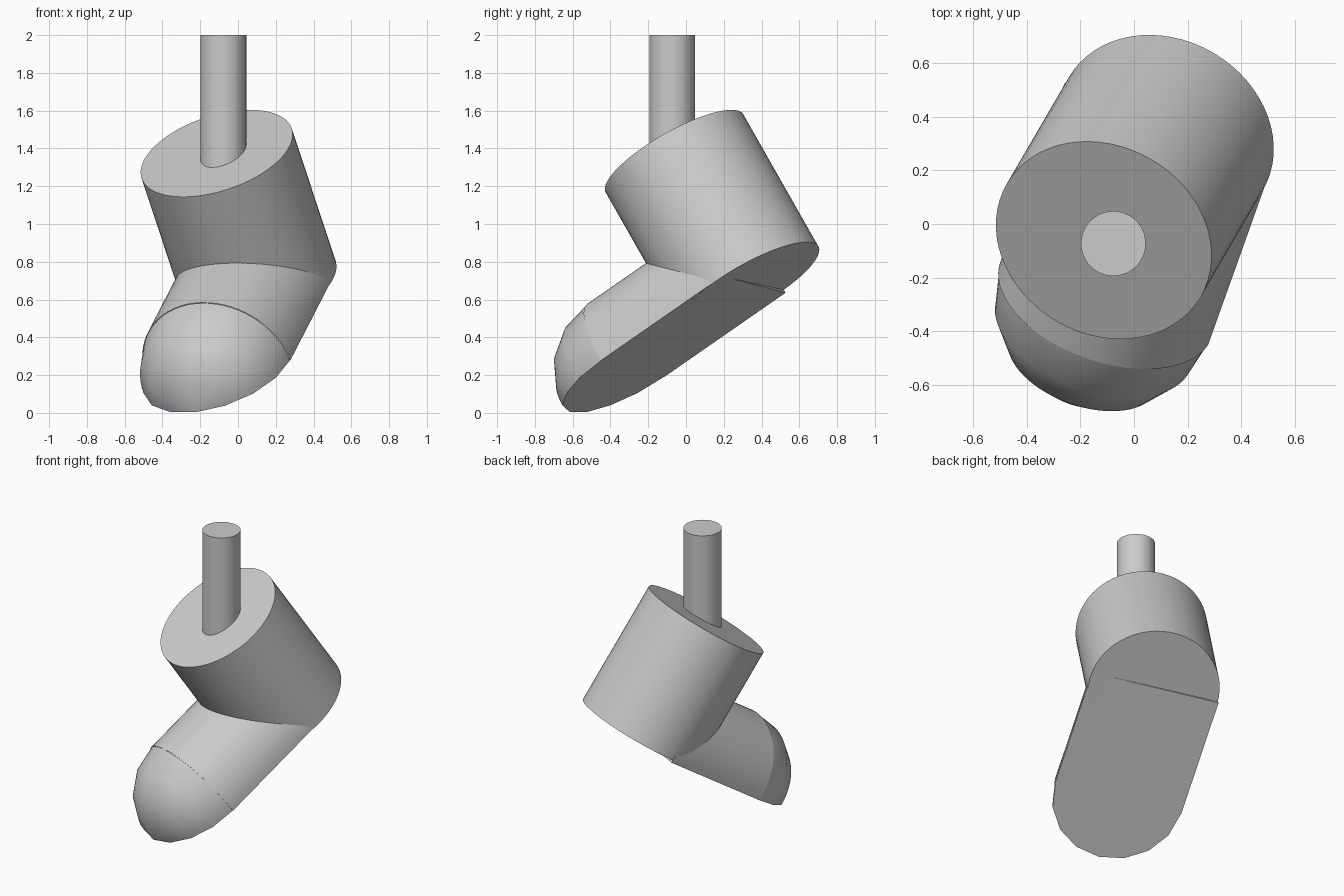
import bpy, bmesh
from math import pi, sin, cos, radians
from mathutils import Vector, Matrix

cube = bpy.data.objects.get("Cube")
if cube:
    bpy.data.objects.remove(cube, do_unlink=True)

grey = bpy.data.materials.new("light_grey")
grey.use_nodes = True
grey.diffuse_color = (0.6, 0.6, 0.6, 1)
grey.node_tree.nodes["Principled BSDF"].inputs["Base Color"].default_value = grey.diffuse_color


def finish(name, bm):
    bmesh.ops.recalc_face_normals(bm, faces=bm.faces)
    mesh = bpy.data.meshes.new(name)
    bm.to_mesh(mesh)
    bm.free()
    mesh.materials.append(grey)
    obj = bpy.data.objects.new(name, mesh)
    bpy.context.collection.objects.link(obj)
    bpy.ops.object.select_all(action='DESELECT')
    obj.select_set(True)
    bpy.context.view_layer.objects.active = obj
    bpy.ops.object.shade_smooth_by_angle(angle=radians(30))


def rod(name, start, end, radius):
    axis = end - start
    bm = bmesh.new()
    bmesh.ops.create_cone(
        bm, cap_ends=True, segments=64, radius1=radius, radius2=radius, depth=axis.length,
        matrix=Matrix.Translation((start + end) / 2) @ axis.to_track_quat('Z', 'Y').to_matrix().to_4x4())
    finish(name, bm)


def half_turned(name, profile, frame, steps=32):
    """Turn (distance, radius) points half way round the frame's Y axis and close the flat side."""
    bm = bmesh.new()
    rings = [[bm.verts.new(frame @ Vector((r * cos(pi * i / steps), t, r * sin(pi * i / steps))))
              for i in range(steps + 1)] for t, r in profile]
    for a, b in zip(rings, rings[1:]):
        for i in range(steps):
            bm.faces.new((a[i], a[i + 1], b[i + 1], b[i]))
    bm.faces.new(rings[0])
    bm.faces.new([ring[0] for ring in rings] + [ring[-1] for ring in reversed(rings)])
    bmesh.ops.remove_doubles(bm, verts=bm.verts, dist=0.0005)
    finish(name, bm)


RADIUS = 0.419
ankle_top = Vector((-0.113, -0.061, 1.374))
ankle_base = Vector((0.119, 0.337, 0.674))
heel = Vector((0.125, 0.36, 0.68))
toe_centre = Vector((-0.105, -0.284, 0.233))

# Leg post and tilted ankle
rod("leg_post", Vector((-0.077, -0.073, 1.15)), Vector((-0.077, -0.073, 2)), 0.121)
rod("ankle", ankle_base, ankle_top, RADIUS)

# Foot frame: X across, Y towards the toe, Z up from the sole to the instep
forward = (toe_centre - heel).normalized()
side = forward.cross(ankle_top - ankle_base).normalized()
side = (side - 0.025 * side.cross(forward)).normalized()
up = side.cross(forward)
frame = Matrix((side, forward, up)).transposed().to_4x4()
frame.translation = heel
length = (toe_centre - heel).length

# Half-round foot and domed toe, both with a flat sole
half_turned("foot", [(0, RADIUS), (length, RADIUS)], frame)
dome = [(length + RADIUS * sin(pi * k / 8), (RADIUS - 0.003) * cos(pi * k / 8)) for k in range(5)]
half_turned("toe", dome, frame)
